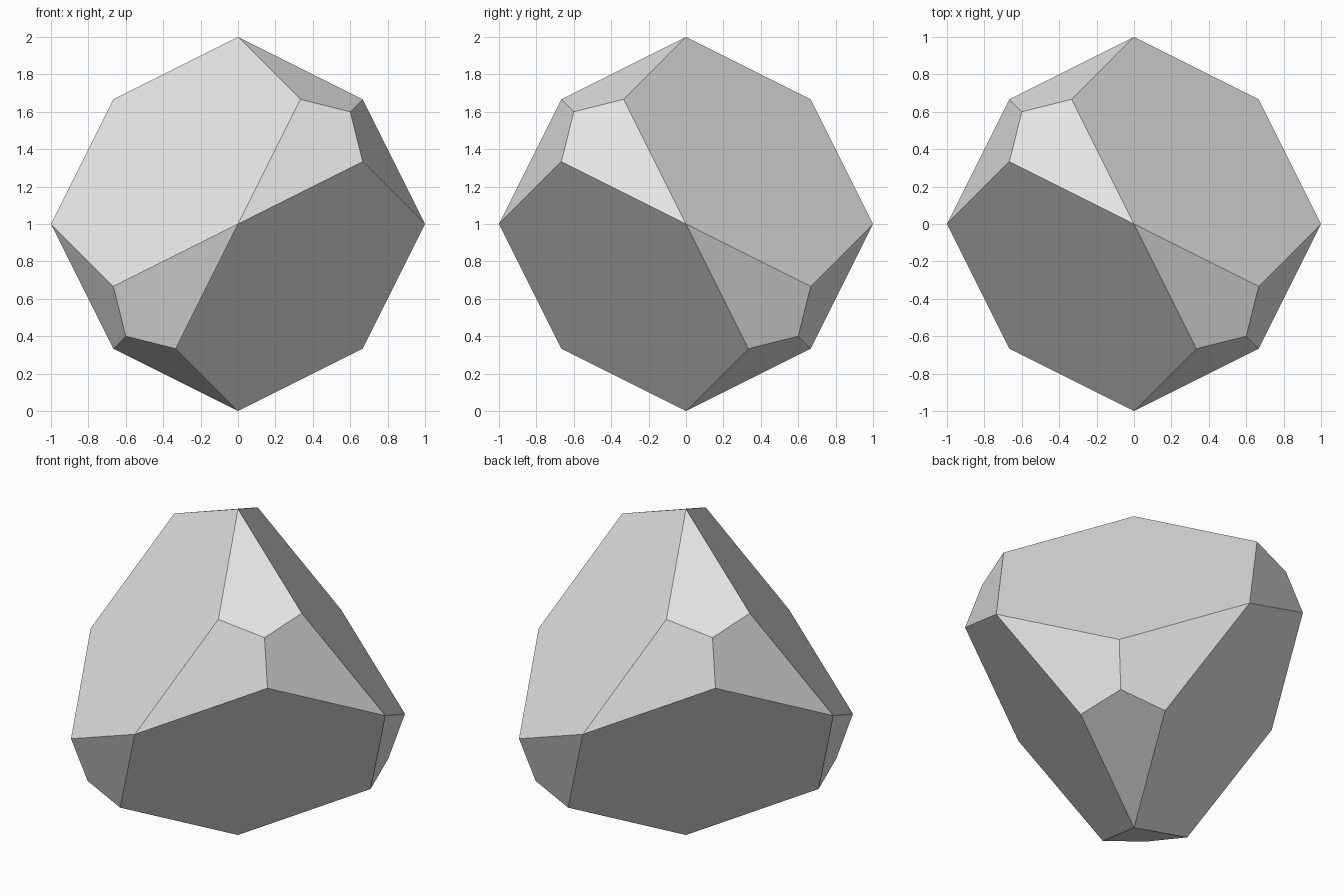
import bpy
import bmesh
import math
from itertools import product
from mathutils import Vector

cube = bpy.data.objects.get("Cube")
if cube:
    bpy.data.objects.remove(cube, do_unlink=True)

# Plain grey material
grey = bpy.data.materials.new("plain_grey")
grey.use_nodes = True
grey.diffuse_color = (0.8, 0.8, 0.8, 1)
grey.node_tree.nodes["Principled BSDF"].inputs["Base Color"].default_value = (0.8, 0.8, 0.8, 1)

centre = Vector((0, 0, 1))
points = []

# Tips on the axes
for axis in range(3):
    for side in (-1, 1):
        tip = Vector()
        tip[axis] = side
        points.append(tip)

# Alternate octants: one kite peak with three shoulder corners around it
for signs in product((-1, 1), repeat=3):
    if math.prod(signs) < 0:
        points.append(Vector(signs) * 0.6)
        for axis in range(3):
            corner = Vector(signs) * 2 / 3
            corner[axis] /= 2
            points.append(corner)

# Wrap the corners, then merge coplanar triangles into kites and hexagons
bm = bmesh.new()
for p in points:
    bm.verts.new(p + centre)
bmesh.ops.convex_hull(bm, input=bm.verts[:])
bmesh.ops.dissolve_limit(bm, angle_limit=math.radians(1),
                         verts=bm.verts[:], edges=bm.edges[:])
bmesh.ops.recalc_face_normals(bm, faces=bm.faces[:])

mesh = bpy.data.meshes.new("faceted_solid")
bm.to_mesh(mesh)
bm.free()
mesh.materials.append(grey)
solid = bpy.data.objects.new("faceted_solid", mesh)
bpy.context.collection.objects.link(solid)
